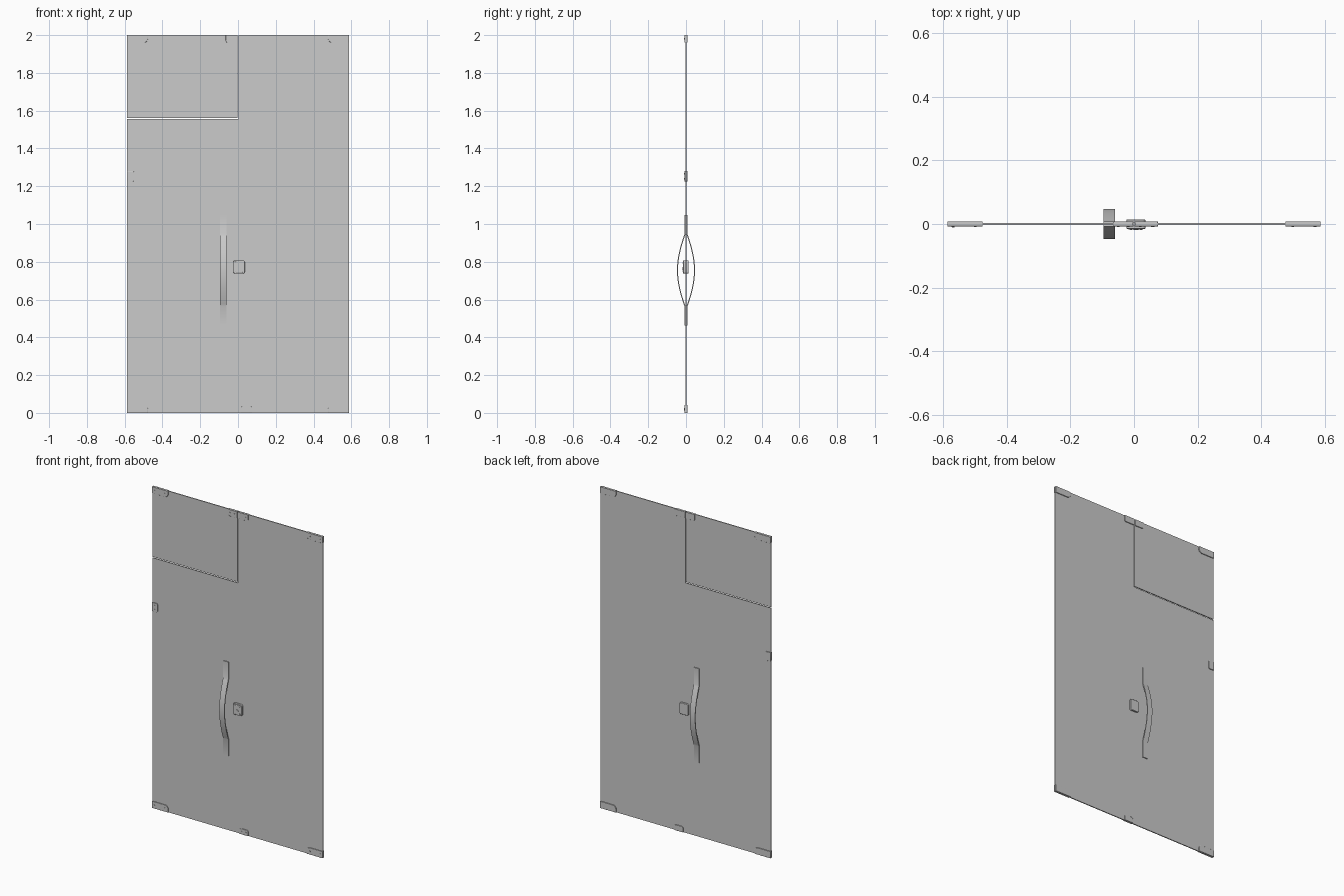
import bpy, bmesh, math

if "Cube" in bpy.data.objects:
    bpy.data.objects.remove(bpy.data.objects["Cube"])

W = 0.587      # half width of the glazing
T = 0.003      # half thickness of the glass


def prism(name, pts, y0, y1, bevel=0.0):
    """Extrude an xz outline from y0 to y1."""
    bm = bmesh.new()
    face = bm.faces.new([bm.verts.new((x, y0, z)) for x, z in pts])
    ext = bmesh.ops.extrude_face_region(bm, geom=[face])
    for v in ext["geom"]:
        if isinstance(v, bmesh.types.BMVert):
            v.co.y = y1
    bmesh.ops.recalc_face_normals(bm, faces=bm.faces)
    me = bpy.data.meshes.new(name)
    bm.to_mesh(me)
    bm.free()
    ob = bpy.data.objects.new(name, me)
    bpy.context.collection.objects.link(ob)
    if bevel:
        m = ob.modifiers.new("bevel", "BEVEL")
        m.width, m.segments, m.limit_method = bevel, 2, "ANGLE"
        m.angle_limit = math.radians(50)
    smooth(ob)
    return ob


def smooth(ob):
    bpy.ops.object.select_all(action="DESELECT")
    ob.select_set(True)
    bpy.context.view_layer.objects.active = ob
    bpy.ops.object.shade_smooth_by_angle(angle=math.radians(35))


def rounded(x0, x1, z0, z1, radii):
    """Rectangle outline; radii in order (x0,z0), (x1,z0), (x1,z1), (x0,z1)."""
    pts = []
    corners = [(x0, z0, 1, 1), (x1, z0, -1, 1), (x1, z1, -1, -1), (x0, z1, 1, -1)]
    for i, ((x, z, sx, sz), r) in enumerate(zip(corners, radii)):
        if r == 0:
            pts.append((x, z))
            continue
        for k in range(7):
            a = math.radians(180 + 90 * i + 15 * k)
            pts.append((x + sx * r + r * math.cos(a), z + sz * r + r * math.sin(a)))
    return pts


def screw(name, x, y, z, r=0.004, depth=0.003):
    bpy.ops.mesh.primitive_cylinder_add(vertices=16, radius=r, depth=depth,
                                        location=(x, y, z), rotation=(math.pi / 2, 0, 0))
    ob = bpy.context.object
    ob.name = name
    smooth(ob)


def patch(name, x0, x1, z0, z1, radii, screws):
    """Clamp plates on both faces of the glass, with screws on the front."""
    out = rounded(x0, x1, z0, z1, radii)
    prism(name + "_front", out, -0.0075, -T, 0.0008)
    prism(name + "_back", out, T, 0.0085, 0.0008)
    for x in screws:
        screw(name + "_screw", x, -0.0085, (z0 + z1) / 2)


# Glass: door leaf with fixed side panel, and the separate overpanel
prism("glass_main", [(-W, 0), (W, 0), (W, 2), (0.003, 2), (0.003, 1.556), (-W, 1.556)], -T, T)
prism("glass_overpanel", [(-W, 1.562), (-0.003, 1.562), (-0.003, 2), (-W, 2)], -T, T)

# Corner patch fittings
R = 0.022
patch("bottom_left_patch", -W, -0.477, 0, 0.042, (0, 0, R, 0), (-0.57, -0.5))
patch("bottom_right_patch", 0.477, W, 0, 0.042, (0, 0, 0, R), (0.5, 0.57))
patch("top_left_patch", -W, -0.477, 1.96, 2, (0, R, 0, 0), (-0.57, -0.5))
patch("top_right_patch", 0.477, W, 1.96, 2, (R, 0, 0, 0), (0.5, 0.57))

# Centre clamps and the side wall clamp
patch("top_centre_patch_left", -0.065, -0.002, 1.96, 2, (0.012, 0, 0, 0), (-0.05, -0.018))
patch("top_centre_patch_right", 0.002, 0.075, 1.96, 2, (0, 0.012, 0, 0), (0.02, 0.058))
patch("bottom_centre_patch", 0.015, 0.075, 0, 0.035, (0, 0, 0.012, 0.012), (0.03, 0.06))
patch("wall_clamp", -W, -0.55, 1.225, 1.28, (0, 0.008, 0.008, 0), ())
for z in (1.24, 1.265):
    screw("wall_clamp_screw", -0.569, -0.009, z, 0.004, 0.004)

# Lock: body either side of the glass, raised cover, cylinder and screws
prism("lock_case", rounded(-0.024, 0.036, 0.737, 0.808, (0.01,) * 4), -0.015, 0.014, 0.002)
prism("lock_cover", rounded(-0.017, 0.029, 0.744, 0.801, (0.008,) * 4), -0.017, -0.014, 0.0008)
screw("lock_cylinder", 0.006, -0.017, 0.765, 0.008, 0.005)
for x in (-0.01, 0.022):
    for z in (0.752, 0.793):
        screw("lock_screw", x, -0.0175, z, 0.003, 0.002)


# Bowed strap handles, one each side
def handle(name, side):
    line = [(0.007, 0.462)]
    for i in range(33):
        t = i / 32
        bow = math.sin(math.pi * t) ** 0.95
        line.append((0.0055 + 0.0395 * bow, 0.565 + 0.38 * t))
    line[0] = (0.0055, 0.462)
    line.append((0.0055, 1.048))
    bm = bmesh.new()
    h = 0.0027
    rings = []
    for i, (y, z) in enumerate(line):
        a, b = line[max(i - 1, 0)], line[min(i + 1, len(line) - 1)]
        dy, dz = b[0] - a[0], b[1] - a[1]
        n = math.hypot(dy, dz)
        ny, nz = dz / n * h, -dy / n * h
        rings.append([bm.verts.new((x, side * (y + s * ny), z + s * nz))
                      for x, s in ((-0.096, -1), (-0.06, -1), (-0.06, 1), (-0.096, 1))])
    for p, q in zip(rings, rings[1:]):
        for k in range(4):
            bm.faces.new((p[k], p[(k + 1) % 4], q[(k + 1) % 4], q[k]))
    bm.faces.new(rings[0])
    bm.faces.new(rings[-1])
    bmesh.ops.recalc_face_normals(bm, faces=bm.faces)
    me = bpy.data.meshes.new(name)
    bm.to_mesh(me)
    bm.free()
    ob = bpy.data.objects.new(name, me)
    bpy.context.collection.objects.link(ob)
    smooth(ob)


handle("handle_front", -1)
handle("handle_back", 1)
